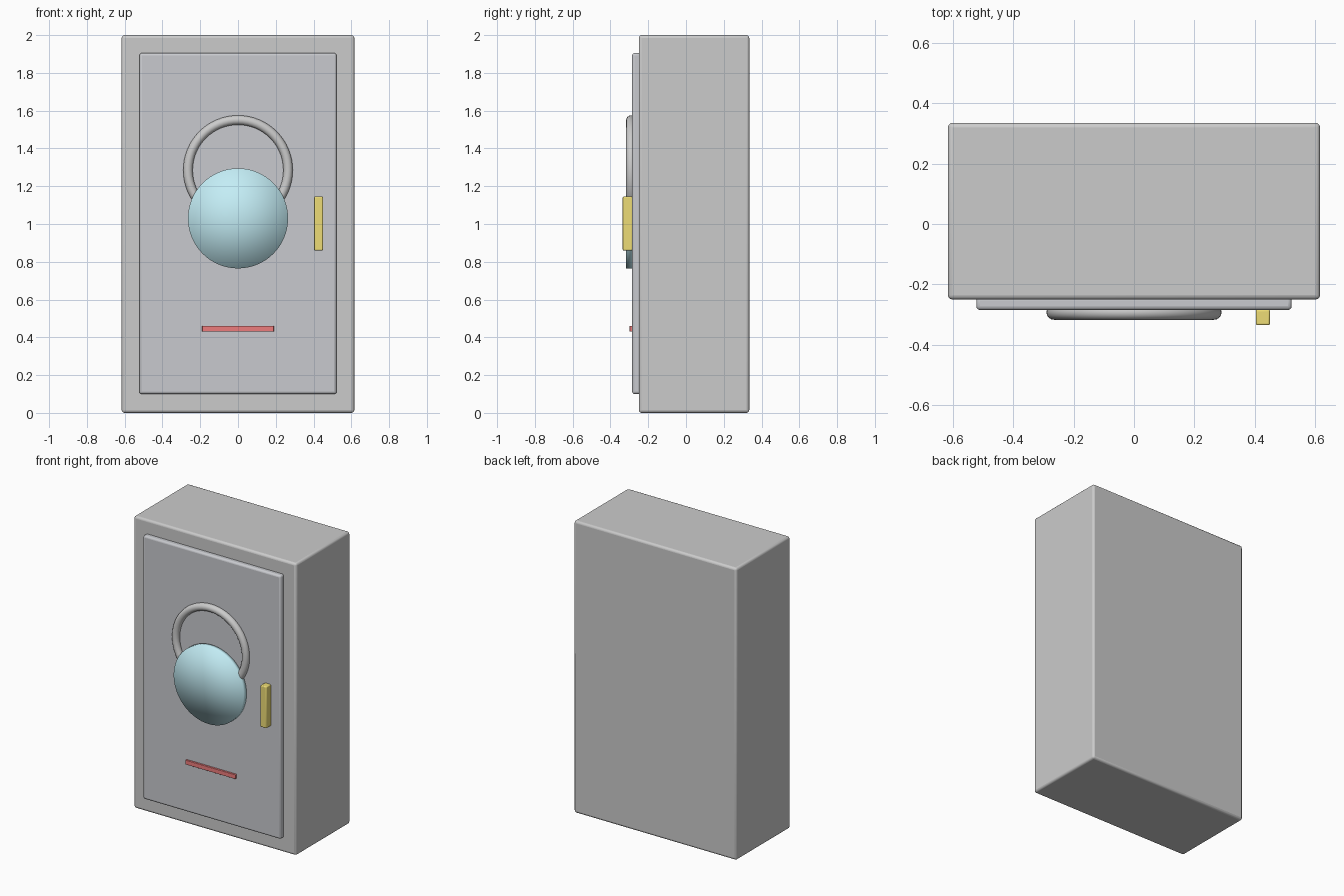
import bpy, bmesh, math
from mathutils import Matrix

if "Cube" in bpy.data.objects:
    bpy.data.objects.remove(bpy.data.objects["Cube"])


def paint(ob, name, rgb):
    mat = bpy.data.materials.new(name)
    mat.diffuse_color = (*rgb, 1)
    mat.use_nodes = True
    mat.node_tree.nodes["Principled BSDF"].inputs["Base Color"].default_value = mat.diffuse_color
    ob.data.materials.append(mat)


def box(name, x0, x1, y0, y1, z0, z1, bevel):
    """Rounded box between opposite corners."""
    bpy.ops.mesh.primitive_cube_add(
        size=1, location=((x0 + x1) / 2, (y0 + y1) / 2, (z0 + z1) / 2))
    ob = bpy.context.object
    ob.name = name
    ob.scale = (x1 - x0, y1 - y0, z1 - z0)
    bpy.ops.object.transform_apply(location=False, rotation=False, scale=True)
    mod = ob.modifiers.new("round_edges", 'BEVEL')
    mod.width = bevel
    mod.segments = 3
    bpy.ops.object.shade_smooth_by_angle(angle=math.radians(40))
    return ob


# Cabinet body and raised door
box("cabinet_body", -0.616, 0.616, -0.25, 0.335, 0, 2, 0.015)
door = box("door", -0.522, 0.522, -0.285, -0.24, 0.10, 1.905, 0.013)
paint(door, "door_grey", (0.58, 0.59, 0.62))

# Door handle and slot strip
handle = box("handle", 0.403, 0.45, -0.335, -0.283, 0.86, 1.145, 0.006)
paint(handle, "yellow", (0.85, 0.72, 0.18))
strip = box("slot_strip", -0.19, 0.19, -0.298, -0.28, 0.43, 0.46, 0.002)
paint(strip, "red", (0.85, 0.2, 0.2))

# Ring behind the disc
bpy.ops.mesh.primitive_torus_add(
    major_radius=0.265, minor_radius=0.025, major_segments=64,
    minor_segments=16, location=(0, -0.292, 1.285),
    rotation=(math.pi / 2, 0, 0))
ring = bpy.context.object
ring.name = "ring"
bpy.ops.object.shade_smooth()
paint(ring, "ring_grey", (0.68, 0.68, 0.7))

# Thin round disc, softly shaded across its face
bm = bmesh.new()
bmesh.ops.create_cone(bm, cap_ends=True, cap_tris=True, segments=64,
                      radius1=0.265, radius2=0.265, depth=0.038,
                      matrix=Matrix.Rotation(math.pi / 2, 4, 'X'))
for f in bm.faces:
    f.smooth = True
mesh = bpy.data.meshes.new("disc")
bm.to_mesh(mesh)
bm.free()
disc = bpy.data.objects.new("disc", mesh)
disc.location = (0, -0.299, 1.03)
bpy.context.collection.objects.link(disc)
paint(disc, "pale_blue", (0.55, 0.85, 0.92))
